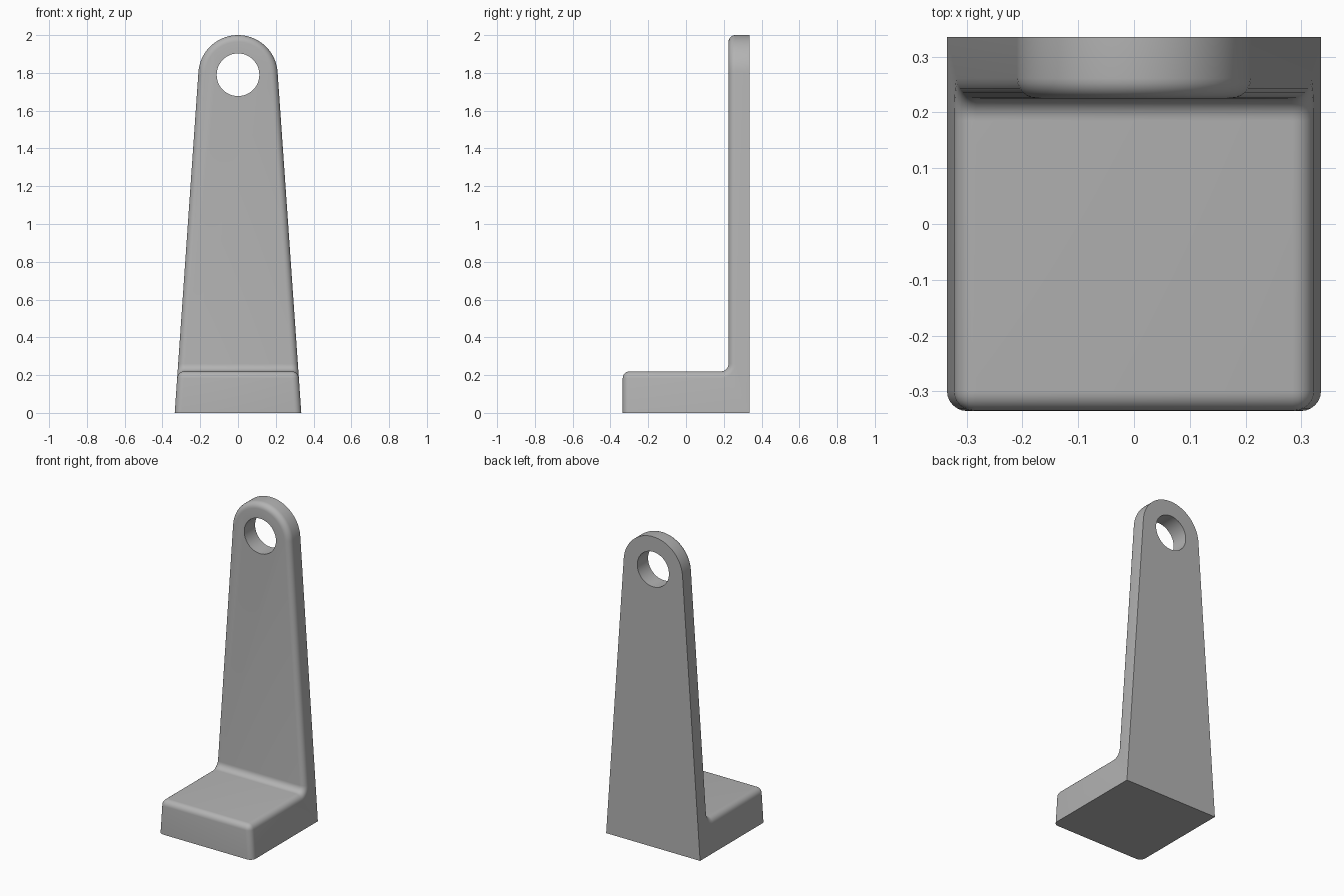
import bpy, bmesh, math
from mathutils import Vector

cube = bpy.data.objects.get("Cube")
if cube:
    bpy.data.objects.remove(cube, do_unlink=True)

HALF = 0.335          # half width and half depth of the foot
PLATE_Y = 0.225       # front face of the upright plate
BASE_Z = 0.22         # height of the foot
EYE_Z = 1.79          # centre of the rounded top and its hole
TOP_R, HOLE_R, EDGE_R = 0.21, 0.113, 0.036

grey = bpy.data.materials.new("plain grey")
grey.use_nodes = True
colour = (0.45, 0.45, 0.45, 1)
grey.diffuse_color = colour
grey.node_tree.nodes["Principled BSDF"].inputs["Base Color"].default_value = colour


def arc(cx, cy, r, start, end, steps):
    angles = [start + (end - start) * i / steps for i in range(steps + 1)]
    return [(cx + r * math.cos(a), cy + r * math.sin(a)) for a in angles]


def prism(name, points, place, depth):
    """Extrude a closed 2D profile; place() maps it to 3D."""
    bm = bmesh.new()
    face = bm.faces.new([bm.verts.new(place(*p)) for p in points])
    moved = bmesh.ops.extrude_face_region(bm, geom=[face])["geom"]
    bmesh.ops.translate(bm, vec=depth, verts=[v for v in moved if isinstance(v, bmesh.types.BMVert)])
    bmesh.ops.recalc_face_normals(bm, faces=bm.faces)
    mesh = bpy.data.meshes.new(name)
    bm.to_mesh(mesh)
    bm.free()
    obj = bpy.data.objects.new(name, mesh)
    bpy.context.collection.objects.link(obj)
    mesh.materials.append(grey)
    return obj


def apply_boolean(obj, cutter, operation):
    """Bake a boolean into the mesh and drop the cutter."""
    mod = obj.modifiers.new("cut", "BOOLEAN")
    mod.operation, mod.object, mod.solver = operation, cutter, "EXACT"
    graph = bpy.context.evaluated_depsgraph_get()
    baked = bpy.data.meshes.new_from_object(obj.evaluated_get(graph))
    obj.modifiers.clear()
    obj.data = baked
    bpy.data.objects.remove(cutter, do_unlink=True)


# L-shaped side profile with a fillet in the inner corner
side = [(HALF, 0), (HALF, 2.1), (PLATE_Y, 2.1)]
side += arc(PLATE_Y - 0.04, BASE_Z + 0.04, 0.04, 0, -math.pi / 2, 8)
side += [(-HALF, BASE_Z), (-HALF, 0)]
bracket = prism("bracket", side, lambda y, z: (-0.5, y, z), Vector((1, 0, 0)))

# Tapered front outline: straight sides tangent to the round top
tangent = math.atan2(-EYE_Z, HALF) + math.acos(TOP_R / math.hypot(HALF, EYE_Z))
outline = arc(0, EYE_Z, TOP_R, tangent, math.pi - tangent, 48)
low = HALF + 0.1 * math.tan(tangent)
outline += [(-low, -0.1), (low, -0.1)]
taper = prism("taper_cutter", outline, lambda x, z: (x, -0.5, z), Vector((0, 1, 0)))
apply_boolean(bracket, taper, "INTERSECT")

# Round every sharp edge except those on the back and the underside
bm = bmesh.new()
bm.from_mesh(bracket.data)
bmesh.ops.remove_doubles(bm, verts=bm.verts, dist=0.0001)
rounded = [e for e in bm.edges
           if e.calc_face_angle(0) > 0.6
           and not all(v.co.y > HALF - 0.001 for v in e.verts)
           and not all(v.co.z < 0.001 for v in e.verts)]
bmesh.ops.bevel(bm, geom=rounded, offset=EDGE_R, offset_type="OFFSET",
                segments=6, profile=0.5, affect="EDGES", clamp_overlap=False)
bm.to_mesh(bracket.data)
bm.free()

# Round hole through the top of the plate
ring = arc(0, EYE_Z, HOLE_R, 0, math.tau, 48)[:-1]
hole = prism("hole_cutter", ring, lambda x, z: (x, 0, z), Vector((0, 0.6, 0)))
apply_boolean(bracket, hole, "DIFFERENCE")

bpy.ops.object.select_all(action="DESELECT")
bracket.select_set(True)
bpy.context.view_layer.objects.active = bracket
bpy.ops.object.shade_smooth_by_angle(angle=math.radians(30))
